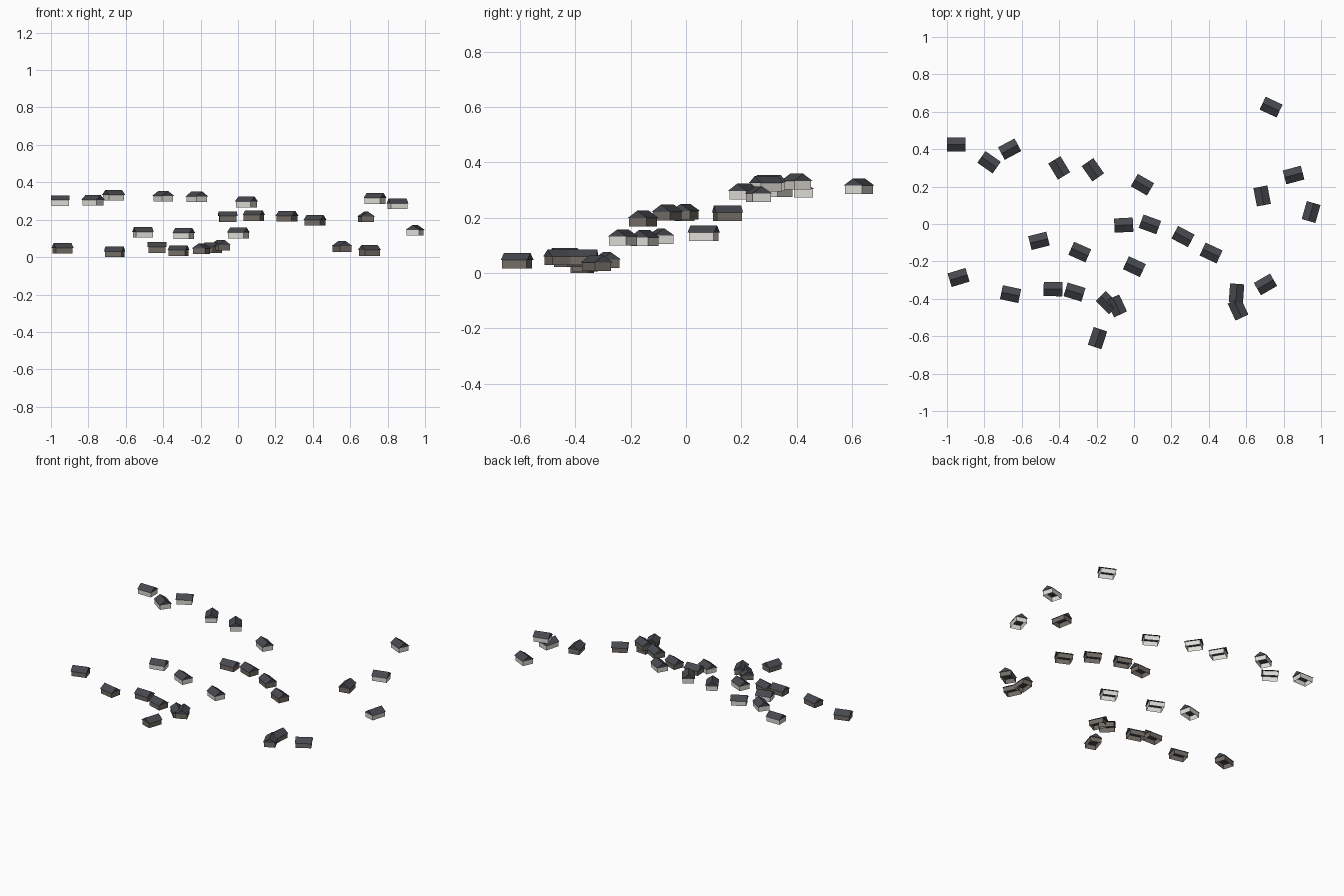
import bpy
from math import radians

if "Cube" in bpy.data.objects:
    bpy.data.objects.remove(bpy.data.objects["Cube"])

L, W = 0.10, 0.076        # roof footprint
OVER = 0.004              # eave overhang
WALL_H, TOTAL_H = 0.031, 0.057


def material(name, colour):
    m = bpy.data.materials.new(name)
    m.diffuse_color = colour
    m.use_nodes = True
    m.node_tree.nodes["Principled BSDF"].inputs["Base Color"].default_value = m.diffuse_color
    return m


pale = material("pale_wall", (0.72, 0.71, 0.66, 1))
brown = material("brown_wall", (0.17, 0.15, 0.13, 1))
slate = material("slate_roof", (0.06, 0.065, 0.075, 1))


def mesh(name, verts, faces, mat):
    me = bpy.data.meshes.new(name)
    me.from_pydata(verts, [], faces)
    me.materials.append(mat)
    return me


def wall_mesh(name, mat):
    # open-bottomed ring of four walls
    a, b = L / 2 - OVER, W / 2 - OVER
    ring = [(-a, -b), (a, -b), (a, b), (-a, b)]
    verts = [(x, y, z) for z in (0, WALL_H) for x, y in ring]
    faces = [(i, (i + 1) % 4, (i + 1) % 4 + 4, i + 4) for i in range(4)]
    return mesh(name, verts, faces, mat)


def roof_mesh():
    # triangular gable prism
    a, b = L / 2, W / 2
    verts = [(x, y, z) for x in (-a, a)
             for y, z in ((-b, WALL_H), (b, WALL_H), (0, TOTAL_H))]
    faces = [(0, 2, 1), (3, 4, 5), (0, 3, 5, 2), (1, 2, 5, 4), (0, 1, 4, 3)]
    return mesh("gable_roof", verts, faces, slate)


roof = roof_mesh()


def village(walls, places):
    for x, y, z, yaw in places:
        for name, me in (("house_walls", walls), ("house_roof", roof)):
            ob = bpy.data.objects.new(name, me)
            ob.location = (x, y, z)
            ob.rotation_euler.z = radians(yaw)
            bpy.context.collection.objects.link(ob)


# pale houses: x, y, base height, yaw
village(wall_mesh("pale_walls", pale), [
    (-.95, .425, .273, 0), (-.775, .33, .275, -35), (-.665, .40, .302, 28),
    (-.40, .30, .297, -59), (-.22, .29, .294, -55), (.045, .21, .266, -30),
    (-.508, -.09, .104, 14), (-.29, -.15, .098, -24), (.002, -.228, .10, -25),
    (.853, .262, .256, 15), (.947, .064, .115, 74), (.733, .625, .285, -25),
])

# brown houses
village(wall_mesh("brown_walls", brown), [
    (-.055, -.006, .188, 3), (.085, -.002, .193, -20), (.262, -.067, .190, -28),
    (.412, -.155, .168, -25), (-.938, -.286, .018, 17), (-.66, -.375, 0, -12),
    (-.433, -.348, .023, -1), (-.318, -.364, .006, -17), (-.142, -.42, .022, -45),
    (-.093, -.438, .034, -65), (-.195, -.61, .016, 72), (.548, -.37, .028, 86),
    (.556, -.455, .028, -65), (.703, -.323, .007, 30), (.685, .15, .187, -79),
])
